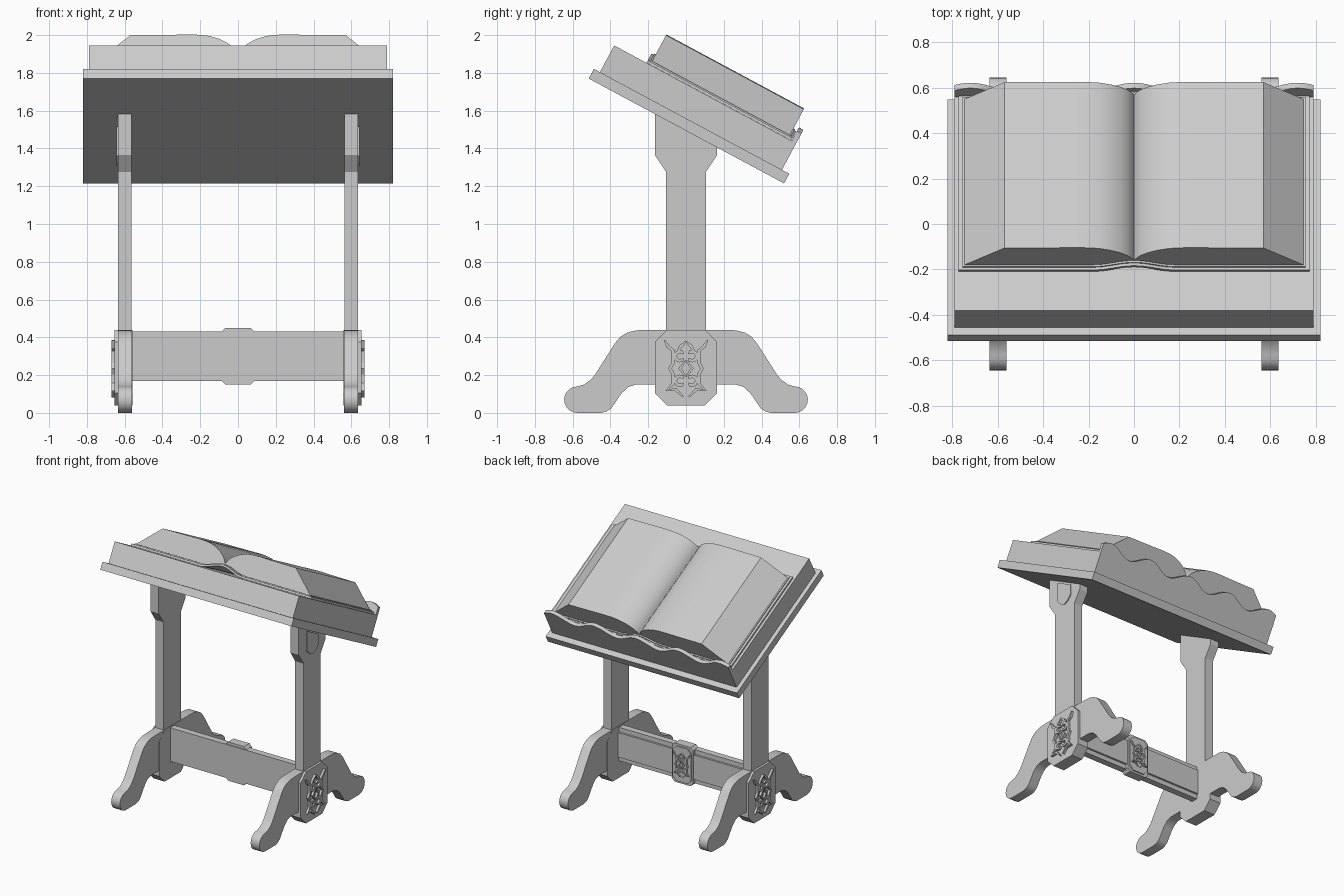
import bpy, bmesh, math
from mathutils import Vector as V

if "Cube" in bpy.data.objects:
    bpy.data.objects.remove(bpy.data.objects["Cube"])


def prism(name, pts, ext, smooth=False):
    """Closed 3D outline extruded along a vector."""
    bm = bmesh.new()
    ext = V(ext)
    a = [bm.verts.new(p) for p in pts]
    b = [bm.verts.new(V(p) + ext) for p in pts]
    bm.faces.new(a)
    bm.faces.new(b[::-1])
    for i in range(len(a)):
        j = (i + 1) % len(a)
        bm.faces.new((a[i], b[i], b[j], a[j]))
    bmesh.ops.recalc_face_normals(bm, faces=bm.faces)
    me = bpy.data.meshes.new(name)
    bm.to_mesh(me)
    bm.free()
    if smooth:
        me.shade_smooth()
        me.set_sharp_from_angle(angle=math.radians(30))
    ob = bpy.data.objects.new(name, me)
    bpy.context.collection.objects.link(ob)
    return ob


def rect(a0, a1, b0, b1):
    return [(a0, b0), (a1, b0), (a1, b1), (a0, b1)]


def octagon(w, h, c):
    return [(-w, -h + c), (-w + c, -h), (w - c, -h), (w, -h + c),
            (w, h - c), (w - c, h), (-w + c, h), (-w, h - c)]


def arc(cx, cy, r, a0, a1, n):
    return [(cx + r * math.cos(math.radians(a0 + (a1 - a0) * i / n)),
             cy + r * math.sin(math.radians(a0 + (a1 - a0) * i / n))) for i in range(n + 1)]


def ribbon(path, w):
    """2D band of half-width w, tapering at both ends."""
    left, right = [], []
    for i, p in enumerate(path):
        d = V(path[min(i + 1, len(path) - 1)]) - V(path[max(i - 1, 0)])
        d.normalize()
        k = w * (0.4 if i in (0, len(path) - 1) else 1)
        n = V((-d.y, d.x)) * k
        left.append(V(p) + n)
        right.append(V(p) - n)
    return left + right[::-1]


def ornament(name, place, ext, s):
    """Abstract symmetrical scrollwork relief."""
    strokes = [
        [(.115, .15), (.095, .115), (.068, .095), (.068, .03), (.085, 0), (.068, -.03),
         (.068, -.08), (.10, -.115), (.055, -.11), (.015, -.15)],
        [(.0, .145), (.03, .115), (.045, .09)],
        arc(.032, .065, .024, 150, -150, 9),
        arc(.032, -.065, .024, 210, 510, 9),
        [(0, .045), (.032, 0), (0, -.045)],
    ]
    for st in strokes:
        for m in (1, -1):
            prism(name, [place(m * a * s, b * s) for a, b in ribbon(st, .009)], ext)


# End supports: foot, post, hub, relief and shield
half_foot = [(.2, .44), (.265, .437), (.31, .425), (.345, .405), (.375, .37), (.48, .205), (.505, .175),
             (.54, .15)] + arc(.575, .07, .07, 90, -90, 10) + \
            [(.45, 0), (.42, .008), (.395, .025), (.34, .105), (.305, .137), (.265, .15)]
foot = half_foot + [(-y, z) for y, z in half_foot[::-1]]
post = [(-.105, .3), (.105, .3), (.105, 1.275), (.165, 1.365), (.165, 1.415), (-.165, 1.592),
        (-.165, 1.365), (-.105, 1.275)]
shield = [(-.07, 1.36), (-.035, 1.325), (0, 1.31), (.035, 1.325), (.07, 1.36), (.07, 1.44), (-.07, 1.515)]
for s in (1, -1):
    prism("foot", [(s * .56, y, z) for y, z in foot], (s * .075, 0, 0), True)
    prism("post", [(s * .564, y, z) for y, z in post], (s * .071, 0, 0))
    prism("foot_hub", [(s * .559, y, z + .24) for y, z in octagon(.165, .2, .065)], (s * .094, 0, 0))
    prism("post_shield", [(s * .63, y, z) for y, z in shield], (s * .012, 0, 0))
    ornament("hub_scrollwork", lambda a, b: (s * .65, a, b + .235), (s * .02, 0, 0), 1.0)

# Stretcher with raised panel and central plaque
prism("stretcher", [(x, -.03, z) for x, z in rect(-.565, .565, .17, .43)], (0, .05, 0))
prism("stretcher_panel", [(x, .015, z) for x, z in rect(-.565, .565, .205, .395)], (0, .02, 0))
prism("stretcher_plaque", [(x, -.025, z + .3) for x, z in octagon(.09, .15, .022)], (0, .068, 0))
prism("plaque_panel", [(x, .04, z + .3) for x, z in octagon(.078, .135, .03)], (0, .012, 0))
ornament("plaque_scrollwork", lambda a, b: (a, .05, b + .3), (0, .012, 0), .62)


# Sloped desk frame: u runs down the slope, n is the surface normal
def D(x, u, n):
    return V((x, -.515 + .881 * u + .473 * n, 1.77 - .473 * u + .881 * n))


def along(name, prof, u0, u1, smooth=False):
    prism(name, [D(x, u0, n) for x, n in prof], D(0, u1, 0) - D(0, u0, 0), smooth)


along("desk_plate", rect(-.82, .82, 0, .058), 0, 1.174)
along("desk_box", rect(-.79, .79, .05, .218), .036, 1.105)

# Scalloped ledge that stops the book from sliding
N = 80
wave = []
for i in range(N + 1):
    x = -.79 + 1.58 * i / N
    wave.append((x, .265 + .033 * math.cos(2 * math.pi * x / .36)))
along("wavy_ledge", [(.79, .058), (-.79, .058)] + wave, 1.103, 1.13, True)

# Open book: cover with arched spine, end sheet and page block
arch = [(-.18 + .36 * i / 16, .02 * (1 + math.cos(math.pi * (-1 + i / 8)))) for i in range(17)]


def board(w, n0, n1):
    top = [(x, n1 + h) for x, h in arch]
    low = [(x, n0 + h) for x, h in arch[::-1]]
    return [(-w, n0), (-w, n1)] + top + [(w, n1), (w, n0)] + low


along("book_cover", board(.772, .2185, .233), .23, 1.10, True)
along("end_sheets", board(.755, .232, .24), .243, 1.09, True)
page = [(0, .281), (.012, .305), (.03, .328), (.06, .352), (.1, .374), (.15, .391), (.2, .398),
        (.26, .4), (.35, .398), (.57, .396), (.745, .24)]
bottom = [(x, .238 + h) for x, h in arch[::-1]]
along("page_block", [(-x, n) for x, n in page[:0:-1]] + page + bottom, .252, 1.08, True)
